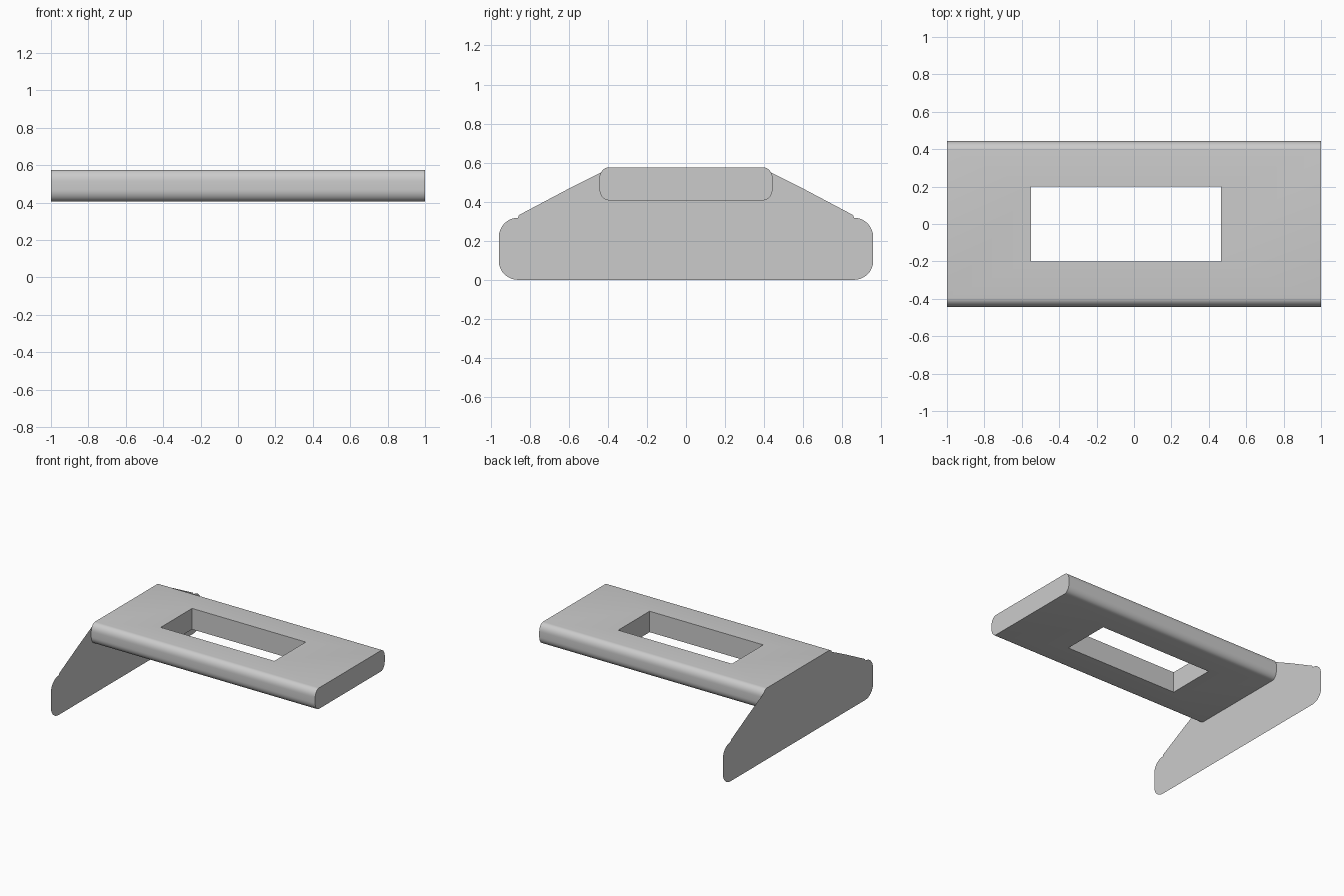
import bpy
import bmesh
import math

if "Cube" in bpy.data.objects:
    bpy.data.objects.remove(bpy.data.objects["Cube"], do_unlink=True)

grey = bpy.data.materials.new("light_grey")
grey.use_nodes = True
grey.diffuse_color = (0.6, 0.6, 0.6, 1)
grey.node_tree.nodes["Principled BSDF"].inputs["Base Color"].default_value = (0.6, 0.6, 0.6, 1)

LEFT, RIGHT = -1.0, 1.0


def arc(cy, cz, ry, rz, start, end, steps=8):
    """Points of an elliptical arc in the YZ plane, angles in degrees."""
    angles = [math.radians(start + (end - start) * i / steps) for i in range(steps + 1)]
    return [(cy + ry * math.cos(a), cz + rz * math.sin(a)) for a in angles]


def mirrored(half):
    """Close a +y half outline with its mirror image."""
    return half + [(-y, z) for y, z in reversed(half)]


def make_sheet(name, outline, x, length=0):
    """Flat YZ outline at x, extruded along x when a length is given."""
    bm = bmesh.new()
    face = bm.faces.new([bm.verts.new((x, y, z)) for y, z in outline])
    if length:
        extruded = bmesh.ops.extrude_face_region(bm, geom=[face], use_keep_orig=True)
        verts = [v for v in extruded["geom"] if isinstance(v, bmesh.types.BMVert)]
        bmesh.ops.translate(bm, verts=verts, vec=(length, 0, 0))
        bmesh.ops.recalc_face_normals(bm, faces=bm.faces)
    else:
        bm.normal_update()
        if face.normal.x > 0:
            face.normal_flip()
    mesh = bpy.data.meshes.new(name)
    bm.to_mesh(mesh)
    bm.free()
    mesh.materials.append(grey)
    obj = bpy.data.objects.new(name, mesh)
    bpy.context.collection.objects.link(obj)
    return obj


# Horizontal slab with rounded long edges
lower = arc(0.395, 0.47, 0.049, 0.063, -90, 0)
upper = arc(0.395, 0.515, 0.049, 0.061, 0, 90)
slab = make_sheet("top_slab", mirrored(lower + upper), LEFT, RIGHT - LEFT)

# Rectangular opening through the slab
opening = [(-0.2, 0.2), (0.2, 0.2), (0.2, 0.8), (-0.2, 0.8)]
cutter = make_sheet("opening_cutter", opening, -0.55, 1.015)
cutter.hide_render = True
cut = slab.modifiers.new("opening", "BOOLEAN")
cut.operation = "DIFFERENCE"
cut.solver = "EXACT"
cut.object = cutter
bpy.ops.object.select_all(action="DESELECT")
bpy.context.view_layer.objects.active = slab
slab.select_set(True)
bpy.ops.object.modifier_apply(modifier=cut.name)
bpy.data.objects.remove(cutter, do_unlink=True)
bpy.ops.object.shade_smooth_by_angle(angle=math.radians(30))

# Thin end panel: rounded feet, sloping shoulders, fitted under the slab
foot = arc(0.86, 0.095, 0.098, 0.095, -90, 0) + arc(0.86, 0.22, 0.098, 0.098, 0, 90)
shoulder = [(0.855, 0.332), (0.6, 0.467), (0.435, 0.55)]
fit = [p for p in reversed(lower + upper) if p[1] < 0.55]
make_sheet("end_panel", mirrored(foot + shoulder + fit), LEFT)
